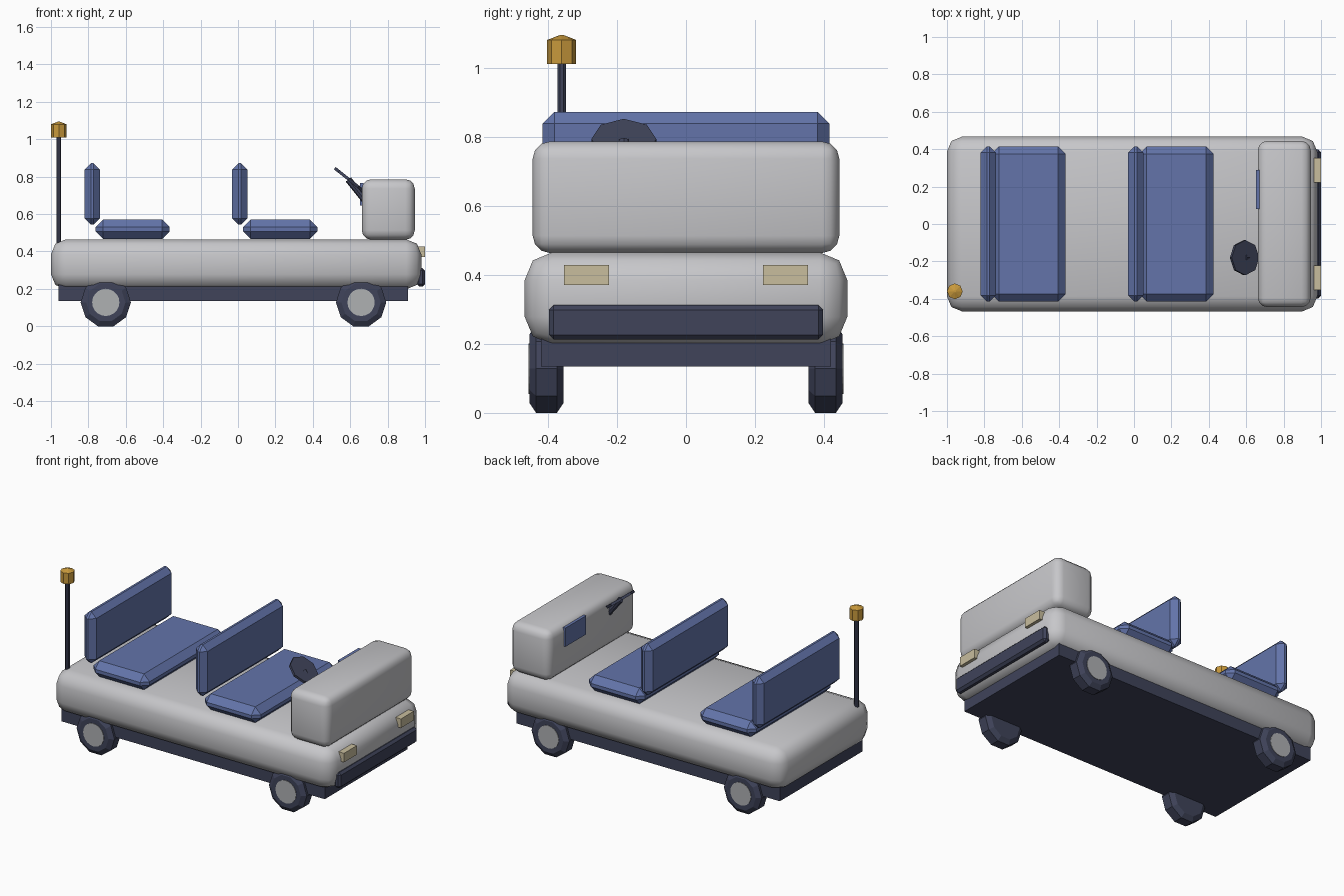
import bpy, bmesh, math
from mathutils import Vector

cube = bpy.data.objects.get("Cube")
if cube:
    bpy.data.objects.remove(cube)


def material(name, rgb):
    m = bpy.data.materials.new(name)
    m.use_nodes = True
    m.diffuse_color = (*rgb, 1)
    m.node_tree.nodes["Principled BSDF"].inputs["Base Color"].default_value = (*rgb, 1)
    return m


PAINT = material("light grey paint", (0.57, 0.57, 0.59))
HUB = material("hub grey", (0.43, 0.44, 0.45))
BLUE = material("seat blue", (0.125, 0.175, 0.40))
DARK = material("dark navy", (0.050, 0.057, 0.102))
AMBER = material("amber", (0.58, 0.32, 0.045))
LAMP = material("lamp cream", (0.58, 0.51, 0.34))


def finish(name, bm, mat, smooth=None):
    bmesh.ops.recalc_face_normals(bm, faces=bm.faces)
    mesh = bpy.data.meshes.new(name)
    bm.to_mesh(mesh)
    bm.free()
    mesh.materials.append(mat)
    obj = bpy.data.objects.new(name, mesh)
    bpy.context.collection.objects.link(obj)
    if smooth:
        bpy.ops.object.select_all(action="DESELECT")
        obj.select_set(True)
        bpy.context.view_layer.objects.active = obj
        bpy.ops.object.shade_smooth_by_angle(angle=math.radians(smooth))
    return obj


def box(name, xs, ys, zs, mat, bevel=0, segments=1, smooth=None):
    """Box given by its extents, with optional bevelled edges."""
    bm = bmesh.new()
    bmesh.ops.create_cube(bm, size=1)
    for v in bm.verts:
        v.co = [lo + (c + 0.5) * (hi - lo) for c, (lo, hi) in zip(v.co, (xs, ys, zs))]
    if bevel:
        bmesh.ops.bevel(bm, geom=bm.edges[:], offset=bevel, segments=segments,
                        profile=0.5, affect="EDGES")
    return finish(name, bm, mat, smooth)


def lathe(name, profile, centre, axis, sides, mat, turn=0):
    """Revolve (radius, height) pairs about an axis through the centre."""
    bm = bmesh.new()
    rot = Vector(axis).to_track_quat("Z", "Y")
    rings = []
    for r, h in profile:
        ring = []
        for i in range(sides):
            a = turn + math.tau * i / sides
            p = Vector((r * math.cos(a), r * math.sin(a), h))
            ring.append(bm.verts.new(rot @ p + Vector(centre)))
        rings.append(ring)
    for a, b in zip(rings, rings[1:]):
        for i in range(sides):
            j = (i + 1) % sides
            bm.faces.new((a[i], a[j], b[j], b[i]))
    bm.faces.new(rings[0])
    bm.faces.new(rings[-1])
    return finish(name, bm, mat)


# Body shell, chassis and front console
box("body", (-1.0, 0.98), (-0.467, 0.467), (0.198, 0.465), PAINT, 0.08, 2, 50)
box("chassis", (-0.96, 0.91), (-0.42, 0.42), (0.135, 0.26), DARK)
box("console", (0.662, 0.945), (-0.444, 0.444), (0.463, 0.786), PAINT, 0.05, 3, 50)
box("console_screen", (0.652, 0.67), (0.08, 0.29), (0.645, 0.765), BLUE)

# Bumper and headlights
box("bumper", (0.955, 1.0), (-0.397, 0.397), (0.212, 0.312), DARK, 0.014)
for side, s in (("left", 1), ("right", -1)):
    ys = sorted((s * 0.223, s * 0.354))
    box(side + "_headlight", (0.95, 1.0), ys, (0.37, 0.428), LAMP)

# Two bench seats
for row, x in (("rear", -0.78), ("front", 0.01)):
    box(row + "_seat_cushion", (x + 0.018, x + 0.415), (-0.415, 0.415),
        (0.468, 0.57), BLUE, 0.04)
    box(row + "_seat_back", (x - 0.041, x + 0.041), (-0.415, 0.415),
        (0.543, 0.872), BLUE, 0.034)

# Wheels with hub discs
for end, x in (("rear", -0.707), ("front", 0.658)):
    for side, s in (("left", 1), ("right", -1)):
        centre = (x, s * 0.404, 0.128)
        lathe(f"{end}_{side}_tyre",
              [(0.105, -0.049), (0.1345, -0.03), (0.1345, 0.03), (0.105, 0.049)],
              centre, (0, s, 0), 10, DARK)
        lathe(f"{end}_{side}_hub", [(0.073, 0.03), (0.073, 0.052)],
              centre, (0, s, 0), 20, HUB)

# Steering wheel and column
tilt = Vector((0.62, 0, 0.78))
lathe("steering_wheel", [(0.094, -0.008), (0.094, 0.008)],
      (0.591, -0.18, 0.787), tilt, 8, DARK)
lathe("steering_column", [(0.018, 0), (0.018, 0.15)],
      (0.59, -0.18, 0.785), (0.62, 0, -0.78), 8, DARK)

# Beacon on its post
lathe("beacon_post", [(0.0135, 0.44), (0.0135, 1.02)], (-0.958, -0.36, 0), (0, 0, 1),
      8, DARK, math.pi / 8)
lathe("beacon", [(0.042, 1.01), (0.042, 1.08), (0.006, 1.094)], (-0.958, -0.36, 0),
      (0, 0, 1), 8, AMBER)
